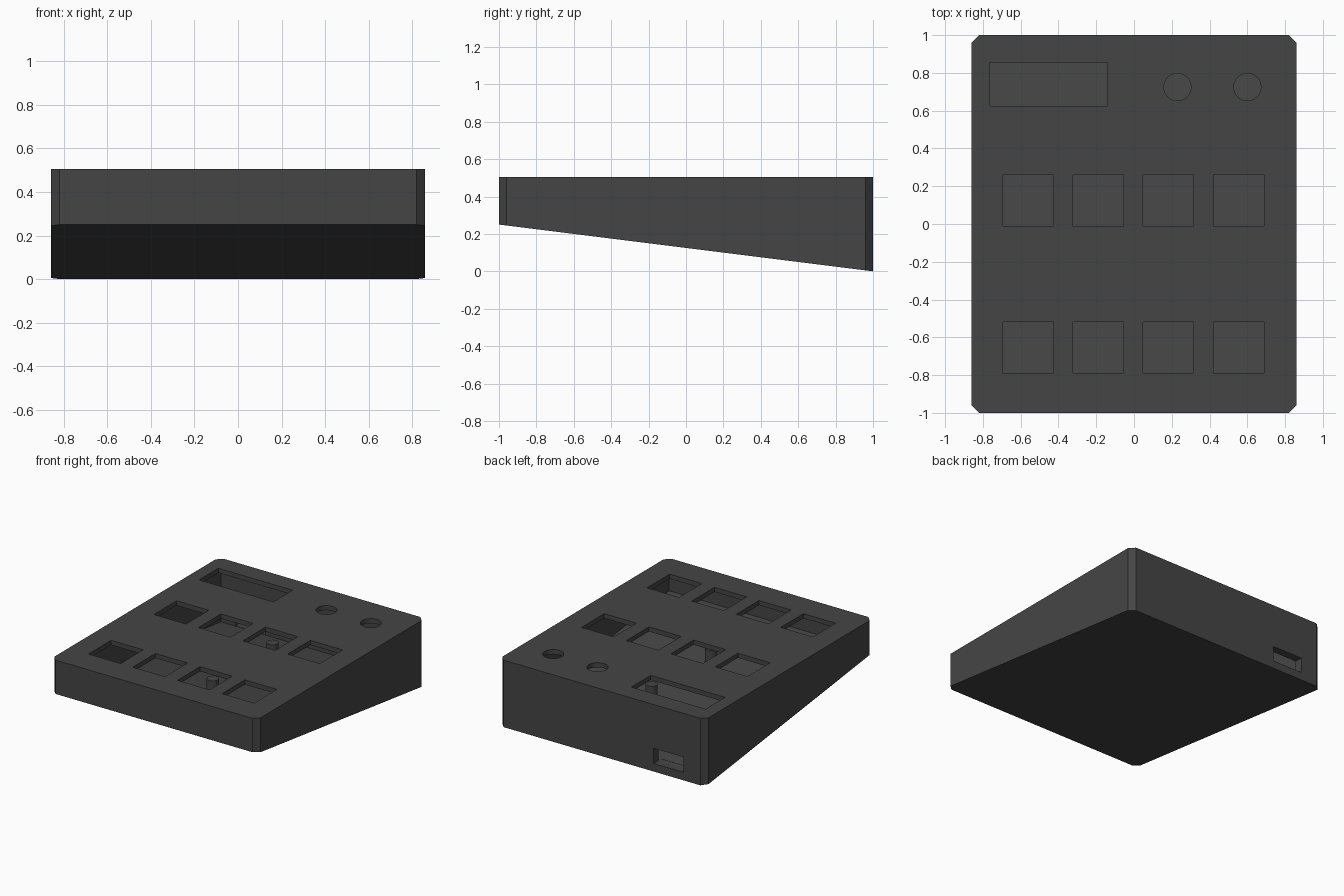
import bpy, bmesh, math

if "Cube" in bpy.data.objects:
    bpy.data.objects.remove(bpy.data.objects["Cube"])

W, D, TOP, C = 0.86, 1.0, 0.505, 0.04     # half width, half depth, top height, corner cut
WALL, PLATE, FLOOR = 0.06, 0.035, 0.05

mat = bpy.data.materials.new("charcoal plastic")
mat.diffuse_color = (0.06, 0.06, 0.06, 1)
mat.use_nodes = True
mat.node_tree.nodes["Principled BSDF"].inputs["Base Color"].default_value = mat.diffuse_color


def under(y):
    """Height of the sloping underside."""
    return 0.125 * (1 - y)


def prism(name, outline, low, high):
    """Vertical prism over an outline; low and high give z for each y."""
    bm = bmesh.new()
    a = [bm.verts.new((x, y, low(y))) for x, y in outline]
    b = [bm.verts.new((x, y, high(y))) for x, y in outline]
    bm.faces.new(a[::-1])
    bm.faces.new(b)
    n = len(outline)
    for i in range(n):
        j = (i + 1) % n
        bm.faces.new((a[i], a[j], b[j], b[i]))
    me = bpy.data.meshes.new(name)
    bm.to_mesh(me)
    bm.free()
    me.materials.append(mat)
    ob = bpy.data.objects.new(name, me)
    bpy.context.collection.objects.link(ob)
    return ob


def rect(x0, x1, y0, y1):
    return [(x0, y0), (x1, y0), (x1, y1), (x0, y1)]


def circle(x, y, r, n):
    return [(x + r * math.cos(2 * math.pi * i / n),
             y + r * math.sin(2 * math.pi * i / n)) for i in range(n)]


def cut(target, cutter):
    m = target.modifiers.new("cut", 'BOOLEAN')
    m.operation, m.solver, m.object = 'DIFFERENCE', 'EXACT', cutter
    bpy.context.view_layer.objects.active = target
    bpy.ops.object.modifier_apply(modifier=m.name)
    bpy.data.objects.remove(cutter)


# Wedge-shaped case with cut corners
case = prism("case", [(-W + C, -D), (W - C, -D), (W, -D + C), (W, D - C),
                      (W - C, D), (-W + C, D), (-W, D - C), (-W, -D + C)],
             under, lambda y: TOP)

# Hollow inside
cut(case, prism("cavity", rect(-W + WALL, W - WALL, -D + WALL, D - WALL),
                lambda y: under(y) + FLOOR, lambda y: TOP - PLATE))

# Openings in the top: eight keys, a display window and two knob holes
openings = [rect(x - 0.134, x + 0.134, y - 0.135, y + 0.135)
            for x in (-0.56, -0.19, 0.182, 0.555) for y in (-0.655, 0.125)]
openings.append(rect(-0.762, -0.143, 0.625, 0.855))
openings += [circle(x, 0.725, 0.072, 48) for x in (0.23, 0.6)]
for outline in openings:
    cut(case, prism("opening", outline, lambda y: TOP - PLATE - 0.03, lambda y: TOP + 0.1))

# Cable slot in the back
cut(case, prism("slot", rect(-0.68, -0.43, D - WALL - 0.03, D + 0.1),
                lambda y: 0.06, lambda y: 0.175))

# Inner support posts
for name, y in (("front_post", -0.3), ("rear_post", 0.41)):
    post = prism(name, circle(0, y, 0.042, 32),
                 lambda v: under(v) + FLOOR / 2, lambda v: 0.32)
    for p in post.data.polygons:
        p.use_smooth = len(p.vertices) == 4
    post.data.set_sharp_from_angle(angle=math.radians(40))
